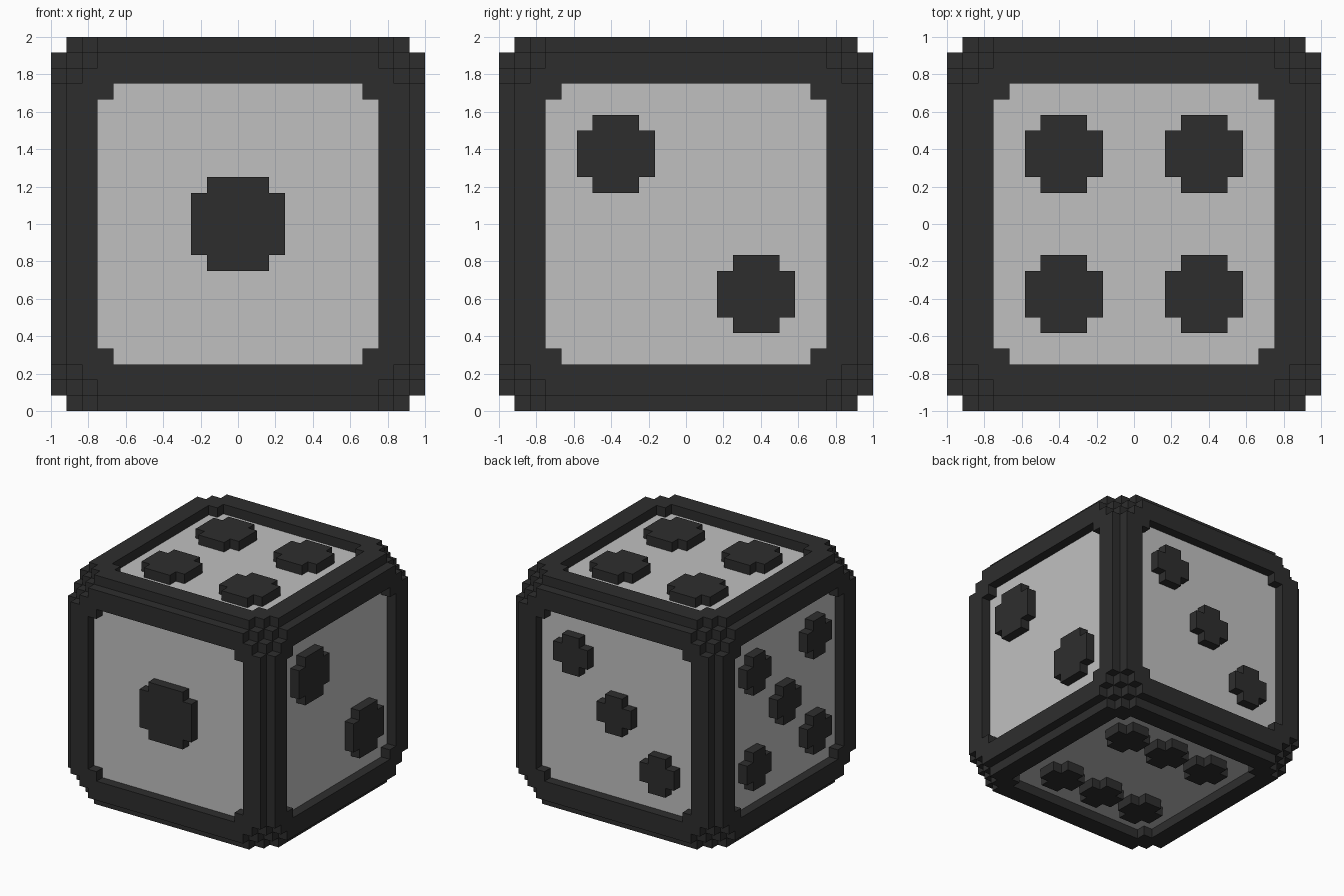
import bpy
import bmesh

U = 1 / 12          # one grid cell
HALF = 12           # half the die, in cells

if "Cube" in bpy.data.objects:
    bpy.data.objects.remove(bpy.data.objects["Cube"], do_unlink=True)


def material(name, rgb):
    m = bpy.data.materials.new(name)
    m.use_nodes = True
    m.diffuse_color = (*rgb, 1)
    bsdf = m.node_tree.nodes["Principled BSDF"]
    bsdf.inputs["Base Color"].default_value = (*rgb, 1)
    bsdf.inputs["Roughness"].default_value = 0.8
    return m


DARK = material("charcoal", (0.027, 0.027, 0.027))
LIGHT = material("light_grey", (0.53, 0.53, 0.53))


def prism(bm, outline, axis, lo, hi):
    """Extrude a 2D outline along an axis; outline uses the next two axes in cyclic order."""
    def vert(p, h):
        co = [0, 0, 0]
        co[axis], co[(axis + 1) % 3], co[(axis + 2) % 3] = h, p[0], p[1]
        return bm.verts.new((co[0] * U, co[1] * U, (co[2] + HALF) * U))
    a = [vert(p, lo) for p in outline]
    b = [vert(p, hi) for p in outline]
    bm.faces.new(a)
    bm.faces.new(b[::-1])
    n = len(a)
    for i in range(n):
        j = (i + 1) % n
        bm.faces.new((a[i], b[i], b[j], a[j]))


def finish(name, bm, mat):
    bmesh.ops.recalc_face_normals(bm, faces=bm.faces)
    me = bpy.data.meshes.new(name)
    bm.to_mesh(me)
    bm.free()
    me.materials.append(mat)
    ob = bpy.data.objects.new(name, me)
    bpy.context.collection.objects.link(ob)
    return ob


def rect(u0, v0, u1, v1):
    return [(u0, v0), (u1, v0), (u1, v1), (u0, v1)]


def pip_outline(u, v, size):
    """Square with one cell cut from each corner."""
    r, q = size / 2, size / 2 - 1
    pts = [(r, -q), (r, q), (q, q), (q, r), (-q, r), (-q, q),
           (-r, q), (-r, -q), (-q, -q), (-q, -r), (q, -r), (q, -q)]
    return [(u + x, v + y) for x, y in pts]


def stairs(n):
    """Outline of the corner cells whose two distances from the corner sum to n or more."""
    pts = []
    for a in range(3):
        b = max(0, n - a)
        if b < 3:
            if not pts:
                pts.append((a, 3))
            pts += [(a, b), (a + 1, b)]
    return pts + [(3, 3)]


SIGNS = (-1, 1)

# Edge beams, each with a notch along its outer edge
BEAM = [(9, 9), (12, 9), (12, 11), (11, 11), (11, 12), (9, 12)]
for axis in range(3):
    for s in SIGNS:
        for t in SIGNS:
            bm = bmesh.new()
            prism(bm, [(s * u, t * v) for u, v in BEAM], axis, -9, 9)
            finish("edge_beam_" + "xyz"[axis], bm, DARK)

# Stepped corner blocks, built in three layers
for sx in SIGNS:
    for sy in SIGNS:
        for sz in SIGNS:
            bm = bmesh.new()
            for c in range(3):
                outline = [(sx * (HALF - a), sy * (HALF - b)) for a, b in stairs(4 - c)]
                prism(bm, outline, 2, sz * (HALF - c), sz * (HALF - c - 1))
            finish("corner_block", bm, DARK)

# Each face: axis, sign, pip size, pip centres along the next two axes
FACES = {
    "front": (1, -1, 6, [(0, 0)]),
    "right": (0, 1, 5, [(-4.5, 4.5), (4.5, -4.5)]),
    "back": (1, 1, 4, [(5, 5), (0, 0), (-5, -5)]),
    "top": (2, 1, 5, [(u, v) for u in (-4.5, 4.5) for v in (-4.5, 4.5)]),
    "left": (0, -1, 4, [(0, 0)] + [(u, v) for u in (-5, 5) for v in (-5, 5)]),
    "bottom": (2, -1, 4, [(u, v) for u in (-5, 0, 5) for v in (-5, 5)]),
}
for name, (axis, s, size, centres) in FACES.items():
    # Recessed panel
    bm = bmesh.new()
    prism(bm, rect(-9, -9, 9, 9), axis, s * 9, s * 11)
    finish(name + "_panel", bm, LIGHT)

    # Small blocks filling the inner corners of the frame
    bm = bmesh.new()
    for su in SIGNS:
        for sv in SIGNS:
            prism(bm, rect(su * 8, sv * 8, su * 9, sv * 9), axis, s * 10.5, s * 12)
    finish(name + "_frame_fillets", bm, DARK)

    # Raised pips, flush with the frame
    for u, v in centres:
        bm = bmesh.new()
        prism(bm, pip_outline(u, v, size), axis, s * 10.5, s * 12)
        finish(name + "_pip", bm, DARK)
